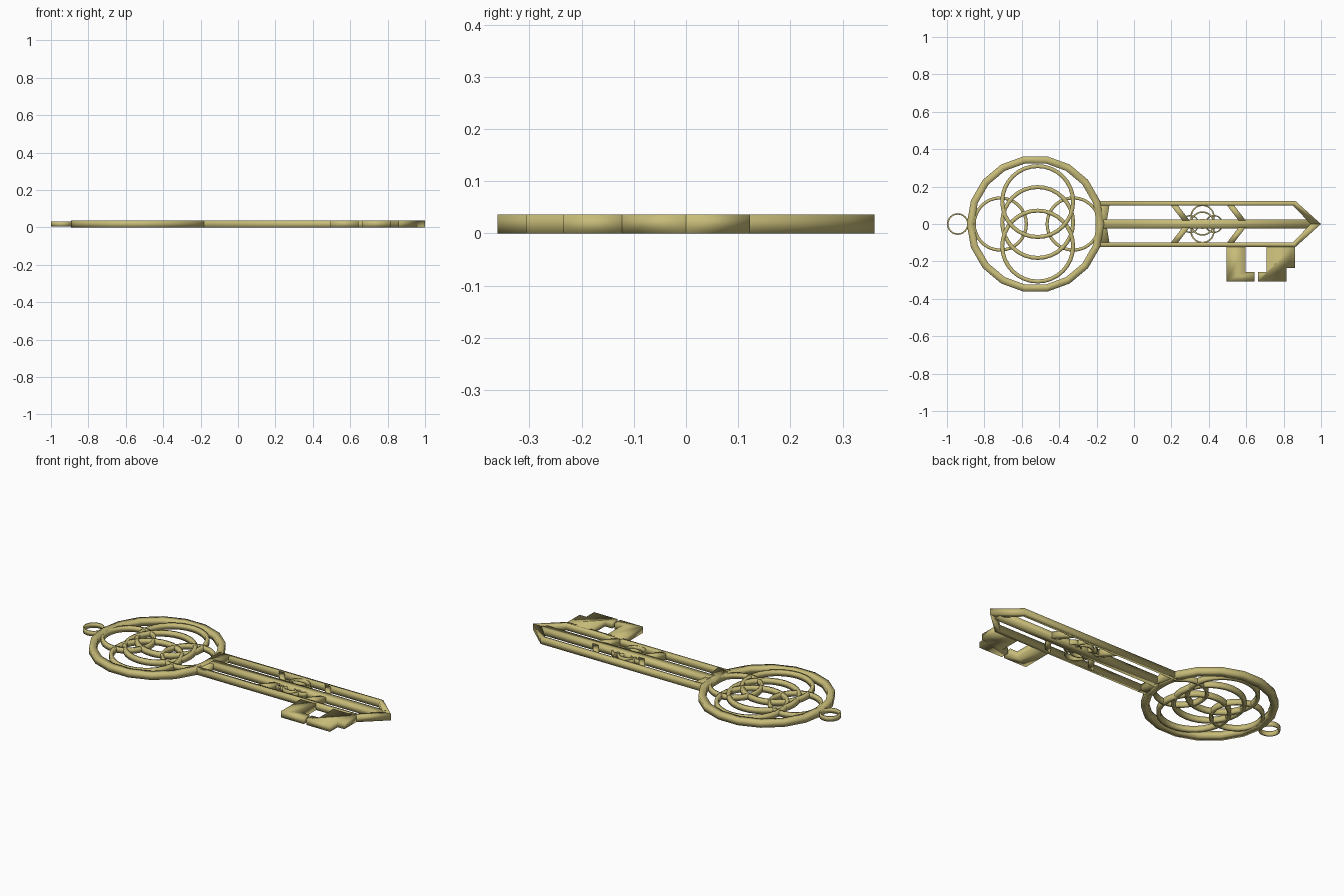
import bpy, bmesh, math

if "Cube" in bpy.data.objects:
    bpy.data.objects.remove(bpy.data.objects["Cube"])

H = 0.036  # key thickness

brass = bpy.data.materials.new("antique brass")
brass.diffuse_color = (0.57, 0.50, 0.19, 1)
brass.use_nodes = True
brass.node_tree.nodes["Principled BSDF"].inputs["Base Color"].default_value = brass.diffuse_color


def finish(name, bm):
    bmesh.ops.recalc_face_normals(bm, faces=bm.faces[:])
    me = bpy.data.meshes.new(name)
    for f in bm.faces:
        f.smooth = True  # soft rounded-looking edges as on cast metal
    bm.to_mesh(me)
    bm.free()
    me.materials.append(brass)
    ob = bpy.data.objects.new(name, me)
    bpy.context.collection.objects.link(ob)
    return ob


def prism(name, pts, z0=0.0, z1=H):
    """Upright plate from an outline."""
    bm = bmesh.new()
    lo = [bm.verts.new((x, y, z0)) for x, y in pts]
    hi = [bm.verts.new((x, y, z1)) for x, y in pts]
    bm.faces.new(lo[::-1])
    bm.faces.new(hi)
    n = len(pts)
    for i in range(n):
        j = (i + 1) % n
        bm.faces.new((lo[i], lo[j], hi[j], hi[i]))
    return finish(name, bm)


def band(name, cx, cy, r, w, n, z0=0.0, z1=H):
    """Flat ring of outer radius r and radial width w."""
    bm = bmesh.new()
    rows = []
    for i in range(n):
        a = 2 * math.pi * i / n
        c, s = math.cos(a), math.sin(a)
        rows.append([bm.verts.new((cx + q * c, cy + q * s, z))
                     for q, z in ((r, z0), (r, z1), (r - w, z1), (r - w, z0))])
    for i in range(n):
        a, b = rows[i], rows[(i + 1) % n]
        for k in range(4):
            m = (k + 1) % 4
            bm.faces.new((a[k], b[k], b[m], a[m]))
    return finish(name, bm)


def tracery(prefix, cx, s, w):
    """Five interlaced circles, scaled by s."""
    for name, dx, dy, r in (("upper", 0, 0.12, 0.20), ("lower", 0, -0.118, 0.20),
                            ("middle", 0, 0.008, 0.20),
                            ("left", -0.2, 0, 0.148), ("right", 0.19, 0, 0.148)):
        band(f"{prefix}_{name}_circle", cx + dx * s, dy * s, r * s,
             w if r > 0.15 else w * 0.8, 32, 0.003, H - 0.003)


# bow: outer ring, hanging loop and inner tracery
band("bow_ring", -0.527, 0, 0.367, 0.039, 18)
band("hanging_loop", -0.942, 0, 0.058, 0.008, 24, 0.004, 0.032)
tracery("bow", -0.515, 1.0, 0.021)

# shank: mirrored rails with arrow tip, and chevron struts
for side, s in (("upper", 1), ("lower", -1)):
    prism(side + "_rail", [(x, y * s) for x, y in (
        (-0.205, 0.123), (0.863, 0.123), (1.0, 0), (0.945, 0), (0.85, 0.098), (-0.205, 0.098))])
    for i, x in enumerate((0.193, 0.493)):
        d = 0.065
        prism(f"{side}_strut_{i + 1}", [(px, y * s) for px, y in (
            (x, 0.105), (x + 0.038, 0.105), (x + 0.038 + d, 0.02), (x + d, 0.02))])
prism("centre_rail", [(-0.17, -0.025), (0.955, -0.025), (0.955, 0.025), (-0.17, 0.025)])
prism("collar", [(-0.205, -0.12), (-0.128, -0.12), (-0.148, 0), (-0.128, 0.12), (-0.205, 0.12)])
tracery("shank", 0.366, 0.325, 0.008)

# bit: two hooked teeth under the shank
prism("inner_tooth", [(0.495, -0.11), (0.495, -0.307), (0.645, -0.307), (0.645, -0.256),
                      (0.597, -0.256), (0.597, -0.11)])
prism("outer_tooth", [(0.709, -0.11), (0.709, -0.256), (0.662, -0.256), (0.662, -0.307),
                      (0.816, -0.307), (0.816, -0.235), (0.86, -0.235), (0.86, -0.11)])
